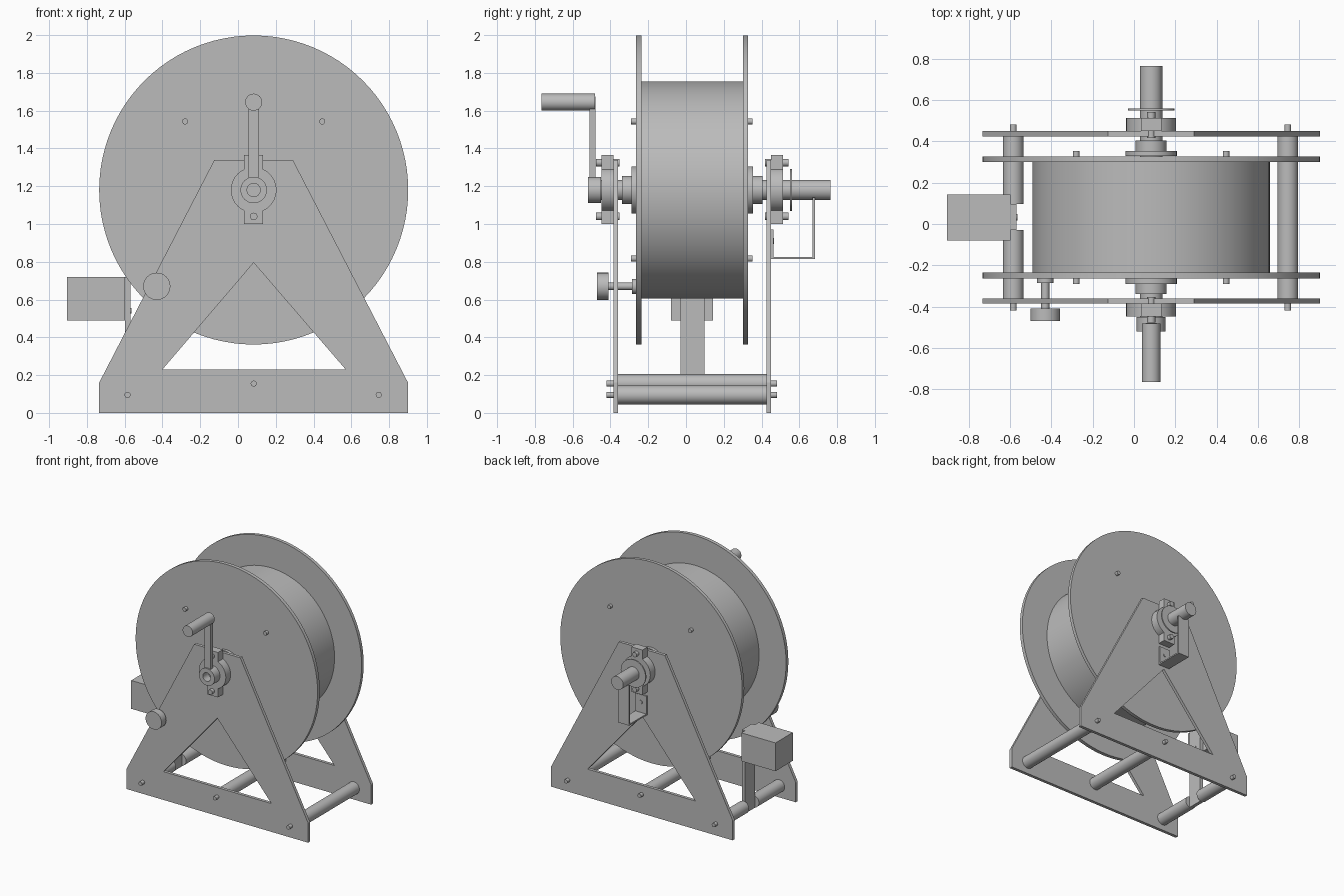
import bpy, bmesh, math
from mathutils import Matrix, Vector

if "Cube" in bpy.data.objects:
    bpy.data.objects.remove(bpy.data.objects["Cube"], do_unlink=True)

GREY = 0.5
steel = bpy.data.materials.new("plain_grey")
steel.use_nodes = True
steel.diffuse_color = (GREY, GREY, GREY, 1)
steel.node_tree.nodes["Principled BSDF"].inputs["Base Color"].default_value = (GREY, GREY, GREY, 1)

CX, CZ = 0.083, 1.18  # axle position


def finish(name, bm, smooth=False):
    bmesh.ops.recalc_face_normals(bm, faces=bm.faces)
    mesh = bpy.data.meshes.new(name)
    bm.to_mesh(mesh)
    bm.free()
    mesh.materials.append(steel)
    ob = bpy.data.objects.new(name, mesh)
    bpy.context.collection.objects.link(ob)
    if smooth:
        bpy.ops.object.select_all(action="DESELECT")
        ob.select_set(True)
        bpy.context.view_layer.objects.active = ob
        bpy.ops.object.shade_smooth_by_angle(angle=math.radians(30))
    return ob


def cyl(name, x, z, r, y0, y1, sides=32):
    """Solid cylinder along y."""
    bm = bmesh.new()
    m = Matrix.Translation((x, (y0 + y1) / 2, z)) @ Matrix.Rotation(math.pi / 2, 4, "X")
    bmesh.ops.create_cone(bm, cap_ends=True, segments=sides, radius1=r, radius2=r,
                          depth=abs(y1 - y0), matrix=m)
    return finish(name, bm, True)


def tube(name, x, z, r_out, r_in, y0, y1, sides=32):
    """Hollow cylinder along y."""
    bm = bmesh.new()
    ring = [bm.verts.new((x + r, y, z)) for r, y in
            ((r_out, y0), (r_out, y1), (r_in, y1), (r_in, y0))]
    edges = [bm.edges.new((ring[i], ring[(i + 1) % 4])) for i in range(4)]
    bmesh.ops.spin(bm, geom=ring + edges, cent=(x, 0, z), axis=(0, 1, 0),
                   angle=math.tau, steps=sides)
    bmesh.ops.remove_doubles(bm, verts=bm.verts, dist=1e-4)
    return finish(name, bm, True)


def box(name, x0, x1, y0, y1, z0, z1):
    bm = bmesh.new()
    m = Matrix.Translation(((x0 + x1) / 2, (y0 + y1) / 2, (z0 + z1) / 2))
    bmesh.ops.create_cube(bm, size=1, matrix=m @ Matrix.Diagonal((x1 - x0, y1 - y0, z1 - z0, 1)))
    return finish(name, bm)


def plate(name, loops, y0, y1):
    """Flat plate in xz from an outline and its holes."""
    bm = bmesh.new()
    edges = []
    for loop in loops:
        vs = [bm.verts.new((x, y0, z)) for x, z in loop]
        edges += [bm.edges.new((vs[i], vs[(i + 1) % len(vs)])) for i in range(len(vs))]
    bmesh.ops.triangle_fill(bm, edges=edges, use_beauty=True)
    ext = bmesh.ops.extrude_face_region(bm, geom=bm.faces[:])
    bmesh.ops.translate(bm, vec=Vector((0, y1 - y0, 0)),
                        verts=[v for v in ext["geom"] if isinstance(v, bmesh.types.BMVert)])
    return finish(name, bm)


# Side frames
outline = [(-0.735, 0), (0.9, 0), (0.9, 0.16), (0.29, 1.34), (-0.125, 1.34), (-0.735, 0.16)]
window = [(-0.4, 0.23), (0.57, 0.23), (CX, 0.795)]
plate("front_frame", [outline, window], -0.385, -0.36)
plate("back_frame", [outline, window], 0.425, 0.45)

# Spool drum and flanges
cyl("spool_drum", CX, CZ, 0.575, -0.236, 0.301, 96)
cyl("front_flange", CX, CZ, 0.818, -0.265, -0.236, 96)
cyl("back_flange", CX, CZ, 0.818, 0.301, 0.328, 96)
for sx in (-1, 1):
    for sz in (-1, 1):
        cyl("spool_tie_bolt", CX + sx * 0.363, CZ + sz * 0.363, 0.016, -0.29, 0.353, 16)

# Parts mirrored about the middle of the frame
MID = 0.0325
for side, end in ((-1, "front"), (1, "back")):
    def y(d):
        return MID + side * d
    lo, hi = sorted((y(0.417), y(0.48)))
    cyl(end + "_hub_flange", CX, CZ, 0.125, y(0.296), y(0.322))
    cyl(end + "_hub_collar", CX, CZ, 0.075, y(0.322), y(0.372))
    cyl(end + "_bearing_housing", CX, CZ, 0.121, lo, hi)
    box(end + "_bearing_mount", CX - 0.05, CX + 0.05, lo, hi, 1.0, 1.365)
    for z in (1.04, 1.325):
        cyl(end + "_bearing_bolt", CX, z, 0.02, y(0.385), y(0.51), 16)

# Axle, crank and swivel
cyl("axle", CX, CZ, 0.054, -0.45, 0.765)
tube("crank_hub", CX, CZ, 0.07, 0.035, -0.52, -0.45)
box("crank_arm", CX - 0.028, CX + 0.028, -0.51, -0.48, 1.245, 1.675)
cyl("crank_handle", CX, 1.645, 0.045, -0.765, -0.482)
cyl("swivel_ring", CX, CZ, 0.112, 0.55, 0.56)

# Swivel bracket
box("bracket_mount", CX - 0.05, CX + 0.05, 0.45, 0.462, 0.815, 0.97)
box("bracket_base", CX - 0.05, CX + 0.05, 0.45, 0.682, 0.815, 0.826)
box("bracket_strap", CX - 0.05, CX + 0.05, 0.67, 0.682, 0.815, 1.14)
cyl("bracket_screw", CX, 0.91, 0.015, 0.46, 0.467, 16)

# Spacer bars with through bolts, the left one split by the post
for x, z in ((-0.585, 0.095), (CX, 0.155), (0.745, 0.095)):
    spans = [(-0.36, -0.03), (0.097, 0.425)] if x < -0.5 else [(-0.36, 0.425)]
    for y0, y1 in spans:
        cyl("spacer_bar", x, z, 0.05, y0, y1)
    for y0, y1 in ((-0.42, -0.36), (0.425, 0.482)):
        cyl("spacer_bolt", x, z, 0.016, y0, y1, 16)

# Side box on its post
box("box_post", -0.598, -0.57, -0.03, 0.097, 0.045, 0.72)
box("side_box", -0.905, -0.598, -0.08, 0.143, 0.49, 0.72)
cyl_screw = cyl("post_screw", 0, 0, 0.015, -0.004, 0.004, 16)
cyl_screw.rotation_euler = (0, 0, math.pi / 2)
cyl_screw.location = (-0.569, 0.033, 0.54)

# Locking knob
cyl("lock_knob", -0.43, 0.67, 0.072, -0.47, -0.41)
cyl("lock_pin", -0.43, 0.67, 0.02, -0.41, -0.265, 20)
cyl("lock_collar", -0.43, 0.67, 0.04, -0.285, -0.265, 24)
